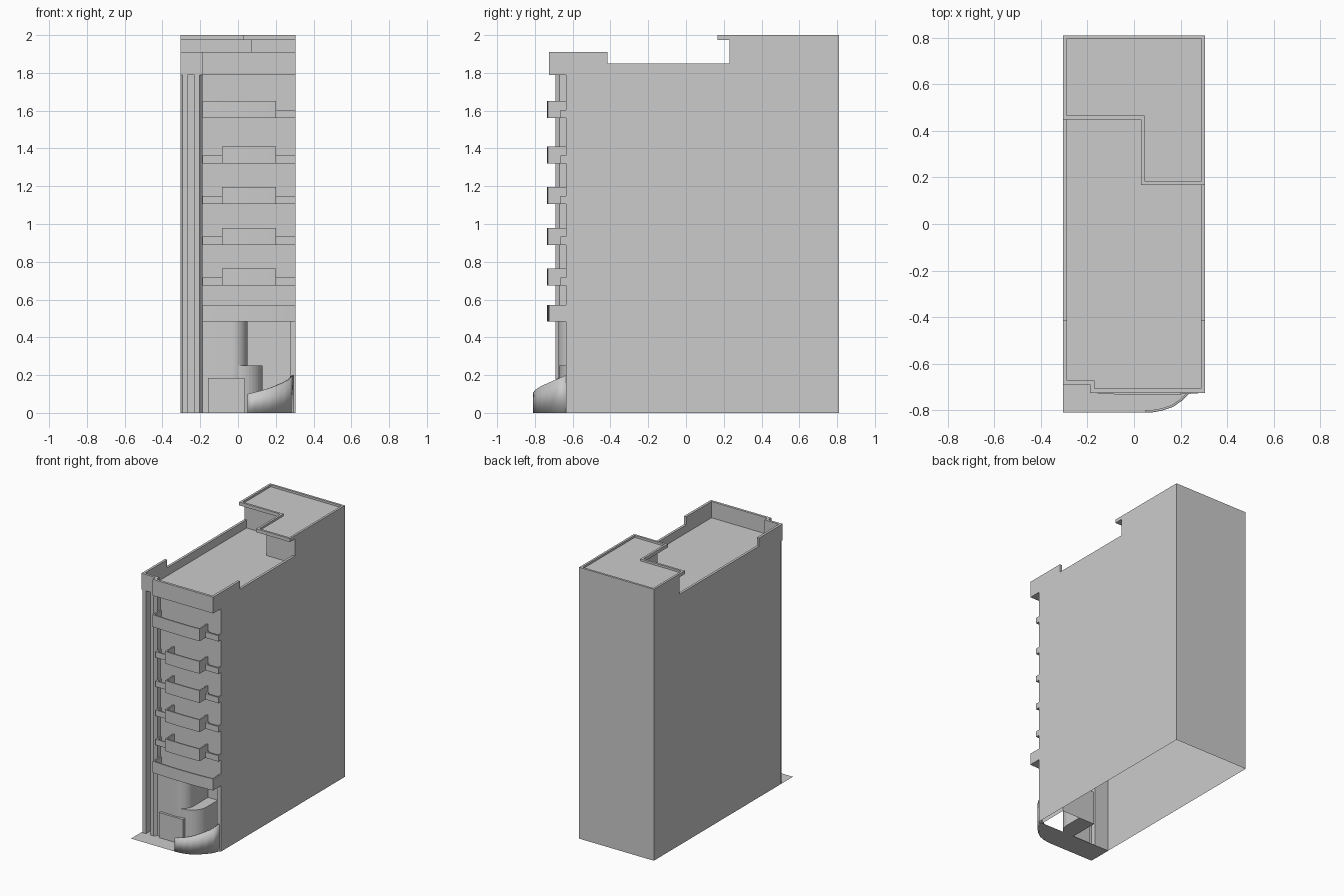
import bpy, math

if "Cube" in bpy.data.objects:
    bpy.data.objects.remove(bpy.data.objects["Cube"])

def mesh(name, verts, faces, thick=0, smooth=False):
    me = bpy.data.meshes.new(name)
    me.from_pydata(verts, [], faces)
    me.update()
    ob = bpy.data.objects.new(name, me)
    bpy.context.collection.objects.link(ob)
    if thick:
        m = ob.modifiers.new("thickness", 'SOLIDIFY')
        m.thickness, m.offset, m.use_even_offset = thick, -1, True
    if smooth:
        bpy.context.view_layer.objects.active = ob
        ob.select_set(True)
        bpy.ops.object.shade_smooth_by_angle(angle=math.radians(35))
        ob.select_set(False)
    return ob

def ribbon(name, path, z0, z1, thick=0, closed=False, smooth=False):
    """Vertical wall along a plan path; z1 may be a list of top heights."""
    n = len(path)
    tops = z1 if isinstance(z1, list) else [z1] * n
    v = [(x, y, z0) for x, y in path] + [(x, y, t) for (x, y), t in zip(path, tops)]
    f = [(i, (i + 1) % n, n + (i + 1) % n, n + i) for i in range(n if closed else n - 1)]
    return mesh(name, v, f, thick, smooth)

def plate(name, path, z):
    return mesh(name, [(x, y, z) for x, y in path], [tuple(range(len(path)))])

def prism(name, path, z0, z1):
    n = len(path)
    v = [(x, y, z) for z in (z0, z1) for x, y in path]
    f = [(i, (i + 1) % n, n + (i + 1) % n, n + i) for i in range(n)]
    f += [tuple(range(n))[::-1], tuple(range(n, 2 * n))]
    return mesh(name, v, f)

def arc(cx, cy, rx, ry, a0, a1, n=10):
    return [(cx + rx * math.cos(math.radians(a0 + (a1 - a0) * i / n)),
             cy + ry * math.sin(math.radians(a0 + (a1 - a0) * i / n))) for i in range(n + 1)]

W, BACK, FRONT, L = 0.305, 0.81, -0.635, -0.188
ROOF = 1.79

# main shell, open underneath
ribbon("main_walls", [(W, FRONT), (W, BACK), (-W, BACK), (-W, FRONT)], 0, ROOF)
ribbon("front_facade", [(-W, FRONT), (W, FRONT)], 0.485, ROOF)
ribbon("pillar_backing", [(-W, FRONT), (L, FRONT)], 0, 0.485)

# roof deck with stepped front and parapets
front_edge = [(-W, -0.69), (L, -0.69), (L, -0.725), (W, -0.725)]
plate("roof_deck", front_edge + [(W, 0.23), (0.07, 0.23), (0.07, 0.51), (-W, 0.51)], ROOF)
ribbon("front_parapet", [(-W, -0.415)] + front_edge + [(W, -0.415)], ROOF, 1.91, 0.018)
ribbon("right_parapet", [(W, -0.415), (W, 0.23)], ROOF, 1.85, 0.018)
ribbon("left_parapet", [(-W, 0.51), (-W, -0.415)], ROOF, 1.85, 0.018)

# penthouse with overhanging L-shaped roof
ribbon("penthouse_walls", [(-W, 0.51), (0.07, 0.51), (0.07, 0.23), (W, 0.23),
                           (W, BACK), (-W, BACK)], ROOF, 1.976, closed=True)
cap = [(-W, 0.45), (0.03, 0.45), (0.03, 0.168), (W, 0.168), (W, BACK), (-W, BACK)]
prism("penthouse_roof", cap, 1.975, 1.985)
ribbon("penthouse_rim", cap, 1.975, 2.0, 0.016, closed=True)

# pair of chamfered corner pillars
prism("left_pillar", [(-W, FRONT), (-W, -0.67), (-0.294, -0.69), (-0.267, -0.69),
                      (-0.267, FRONT)], 0, ROOF)
prism("right_pillar", [(-0.23, FRONT), (-0.23, -0.69), (-0.204, -0.69), (L, -0.67),
                       (L, FRONT)], 0, ROOF)

# balconies: open trays with gently bowed fronts
def bow(x):
    return -0.735 + 0.01 * ((x - 0.06) / 0.245) ** 2

def tray(name, x0, x1, z0, h, depth=None):
    xs = [x0 + (x1 - x0) * i / 8 for i in range(9)] if depth is None else [x0, x1]
    p = [(x0, FRONT)] + [(x, bow(x) if depth is None else depth) for x in xs] + [(x1, FRONT)]
    ribbon(name + "_railing", p, z0, z0 + h, 0.01)
    plate(name + "_floor", p, z0)

tray("lowest_balcony", L, W, 0.485, 0.085)
for i, z in enumerate((0.675, 0.89, 1.105, 1.32, 1.56)):
    top = i == 4
    tray(f"balcony_{i}", L if top else -0.085, 0.2, z, 0.09)
    tray(f"balcony_right_ledge_{i}", 0.2, W, z, 0.043, -0.665)
    if not top:
        tray(f"balcony_left_ledge_{i}", L, -0.085, z, 0.043, -0.69)

# recessed lobby: rounded wall, alcove and low drum
curve = [(L, -0.67)] + arc(-0.03, -0.59, 0.08, 0.085, -90, 0)
ribbon("lobby_wall", curve + [(0.05, -0.42), (0.275, -0.42), (0.275, FRONT), (W, FRONT)],
       0, 0.485, smooth=True)
plate("lobby_ceiling", [(0.05, FRONT), (0.05, -0.42), (0.275, -0.42), (0.275, FRONT)], 0.485)
prism("low_drum", [(0.0, -0.5)] + arc(0.0, -0.55, 0.13, 0.12, -90, 0) + [(0.13, -0.42), (0.0, -0.42)],
      0, 0.25)
prism("entrance_door", [(-0.16, -0.66), (-0.16, -0.69), (0.035, -0.69), (0.035, -0.66)], 0, 0.185)

# ground plate and rising curved wall
sweep = [(0.05, -0.81), (0.08, -0.809), (0.12, -0.802), (0.165, -0.787), (0.205, -0.76),
         (0.245, -0.722), (0.275, -0.685), (0.295, FRONT)]
plate("ground_plate", [(-W, FRONT), (-W, -0.81)] + sweep, 0)
ribbon("curved_entry_wall", sweep, 0, [0.1, 0.107, 0.117, 0.13, 0.145, 0.162, 0.178, 0.2],
       0.01, smooth=True)
